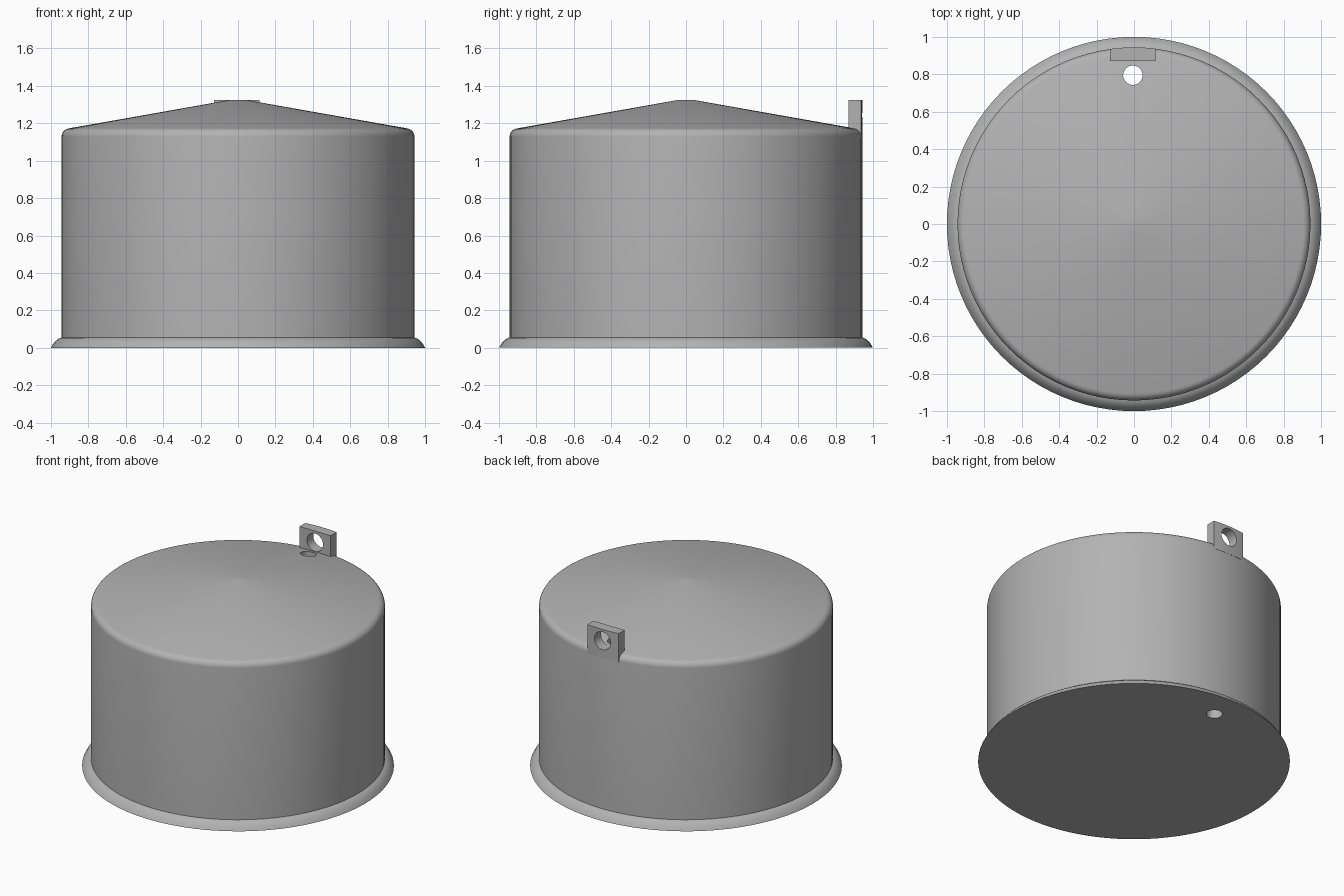
import bpy, bmesh, math
from mathutils import Matrix, Vector

cube = bpy.data.objects.get("Cube")
if cube:
    bpy.data.objects.remove(cube, do_unlink=True)

SEGMENTS = 96
BODY_R = 0.943
CENTRE_X = -0.006

grey = bpy.data.materials.new("plain grey")
grey.use_nodes = True
grey.diffuse_color = (0.45, 0.45, 0.45, 1)
grey.node_tree.nodes["Principled BSDF"].inputs["Base Color"].default_value = grey.diffuse_color


def make_object(name, bm):
    bmesh.ops.recalc_face_normals(bm, faces=bm.faces)
    mesh = bpy.data.meshes.new(name)
    bm.to_mesh(mesh)
    bm.free()
    mesh.materials.append(grey)
    obj = bpy.data.objects.new(name, mesh)
    bpy.context.collection.objects.link(obj)
    return obj


def lathe(name, profile):
    """Revolve (radius, height) points around z and close both ends."""
    bm = bmesh.new()
    rings = []
    for r, z in profile:
        rings.append([bm.verts.new((r * math.cos(a), r * math.sin(a), z))
                      for a in (math.tau * i / SEGMENTS for i in range(SEGMENTS))])
    for low, high in zip(rings, rings[1:]):
        for i in range(SEGMENTS):
            j = (i + 1) % SEGMENTS
            bm.faces.new((low[i], low[j], high[j], high[i]))
    bm.faces.new(rings[0])
    bm.faces.new(rings[-1])
    return make_object(name, bm)


def extrude_outline(name, outline, z0, z1):
    bm = bmesh.new()
    face = bm.faces.new([bm.verts.new((x, y, z0)) for x, y in outline])
    top = bmesh.ops.extrude_face_region(bm, geom=[face])["geom"]
    bmesh.ops.translate(bm, vec=(0, 0, z1 - z0),
                        verts=[g for g in top if isinstance(g, bmesh.types.BMVert)])
    return make_object(name, bm)


def activate(obj):
    bpy.ops.object.select_all(action='DESELECT')
    obj.select_set(True)
    bpy.context.view_layer.objects.active = obj


def drill(obj, centre, radius, depth, tilt=0):
    """Cut a round hole, along z or tilted about x."""
    bm = bmesh.new()
    bmesh.ops.create_cone(bm, cap_ends=True, segments=32, radius1=radius,
                          radius2=radius, depth=depth,
                          matrix=Matrix.Translation(Vector(centre)) @ Matrix.Rotation(tilt, 4, 'X'))
    cutter = make_object("hole_cutter", bm)
    cutter.hide_render = True
    mod = obj.modifiers.new("hole", 'BOOLEAN')
    mod.operation = 'DIFFERENCE'
    mod.solver = 'EXACT'
    mod.object = cutter
    activate(obj)
    bpy.ops.object.modifier_apply(modifier=mod.name)
    bpy.data.objects.remove(cutter, do_unlink=True)


# Body: flared foot, straight wall, rounded shoulder and shallow conical roof
foot = [(1.0, 0), (0.995, 0.008), (0.985, 0.025), (0.97, 0.041), (0.955, 0.051), (BODY_R, 0.055)]
fillet = 0.045
shoulder = []
for i in range(7):
    a = math.radians(80 * i / 6)
    shoulder.append((BODY_R - fillet + fillet * math.cos(a), 1.128 + fillet * math.sin(a)))
body = lathe("body", foot + shoulder + [(0.04, 1.325)])
drill(body, (CENTRE_X, 0.795, 0.7), 0.052, 2)

# Lug: upright tab whose outer face follows the wall
half = 0.122
outline = [(CENTRE_X - half, 0.87), (CENTRE_X + half, 0.87)]
for i in range(9):
    x = CENTRE_X + half - 2 * half * i / 8
    outline.append((x, math.sqrt((BODY_R + 0.001) ** 2 - x * x)))
lug = extrude_outline("lug", outline, 1.12, 1.325)
drill(lug, (CENTRE_X, 0.9, 1.245), 0.063, 0.4, math.pi / 2)

for part in (body, lug):
    activate(part)
    bpy.ops.object.shade_smooth_by_angle(angle=math.radians(30))
